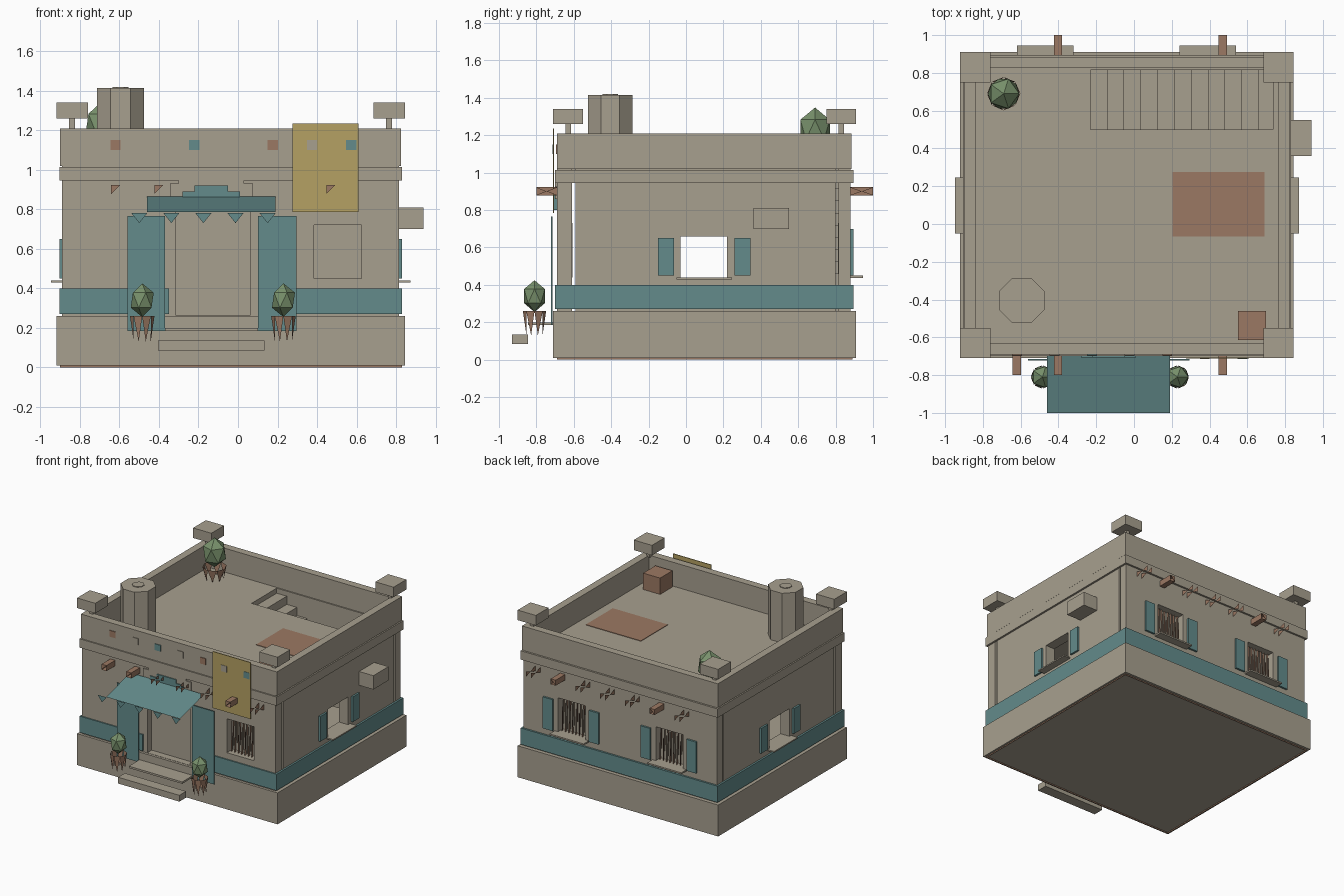
import bpy, bmesh, math
from mathutils import Matrix

cube = bpy.data.objects.get("Cube")
if cube:
    bpy.data.objects.remove(cube)


def material(name, r, g, b):
    m = bpy.data.materials.new(name)
    m.use_nodes = True
    m.diffuse_color = (r, g, b, 1)
    m.node_tree.nodes["Principled BSDF"].inputs["Base Color"].default_value = (r, g, b, 1)
    return m


ADOBE = material("adobe", .39, .35, .275)
TEAL = material("teal_paint", .125, .26, .26)
CLAY = material("clay_brown", .33, .19, .125)
LEAF = material("leaf_green", .19, .285, .15)
OCHRE = material("ochre", .46, .355, .125)


def mesh(name, verts, faces, mat):
    me = bpy.data.meshes.new(name)
    me.from_pydata(verts, [], faces)
    me.materials.append(mat)
    ob = bpy.data.objects.new(name, me)
    bpy.context.collection.objects.link(ob)
    return ob


def from_bmesh(name, bm, mat):
    ob = mesh(name, [], [], mat)
    bm.to_mesh(ob.data)
    bm.free()
    return ob


def box(name, x, y, z, mat=ADOBE):
    bm = bmesh.new()
    size = Matrix.Diagonal((x[1] - x[0], y[1] - y[0], z[1] - z[0], 1))
    mid = Matrix.Translation((sum(x) / 2, sum(y) / 2, sum(z) / 2))
    bmesh.ops.create_cube(bm, size=1, matrix=mid @ size)
    return from_bmesh(name, bm, mat)


def cut(ob, x, y, z):
    cutter = box("cutter", x, y, z)
    mod = ob.modifiers.new("opening", "BOOLEAN")
    mod.operation, mod.solver, mod.object = "DIFFERENCE", "EXACT", cutter
    bpy.context.view_layer.objects.active = ob
    bpy.ops.object.modifier_apply(modifier=mod.name)
    bpy.data.objects.remove(cutter)


def ring(name, x, y, z, t, mat=ADOBE):
    """Four strips around a rectangle."""
    box(name + "_front", x, (y[0], y[0] + t), z, mat)
    box(name + "_back", x, (y[1] - t, y[1]), z, mat)
    inner = (y[0] + t, y[1] - t)
    box(name + "_right", (x[0], x[0] + t), inner, z, mat)
    box(name + "_left", (x[1] - t, x[1]), inner, z, mat)


# Plinth with a thin clay footing
box("plinth", (-.92, .845), (-.71, .91), (.01, .26))
rim = [(x, y, z) for z in (0, .011) for x, y in ((-.9, -.69), (.83, -.69), (.83, .89), (-.9, .89))]
mesh("footing", rim, [(i, (i + 1) % 4, (i + 1) % 4 + 4, i + 4) for i in range(4)], CLAY)

# Walls with door and window openings
BODY = (.26, 1.02)
DOOR, FRONT_WIN, BACK_WINS = (-.33, .06), .505, (-.47, .39)
WIN_Z, SIDE_Y, SIDE_Z = (.45, .72), (-.03, .22), (.44, .66)
front = box("front_wall", (-.89, .815), (-.69, -.61), BODY)
cut(front, DOOR, (-.8, -.5), (.262, .79))
cut(front, (FRONT_WIN - .12, FRONT_WIN + .12), (-.8, -.5), WIN_Z)
back = box("back_wall", (-.89, .815), (.815, .88), BODY)
for c in BACK_WINS:
    cut(back, (c - .12, c + .12), (.7, 1), WIN_Z)
for side, x in (("right", (-.89, -.81)), ("left", (.735, .815))):
    wall = box(side + "_wall", x, (-.59, .8), BODY)
    cut(wall, (x[0] - .1, x[1] + .1), SIDE_Y, SIDE_Z)

# Cornice, parapet and painted band
ring("cornice", (-.905, .83), (-.7, .895), (.945, 1.015), .016)
ring("parapet", (-.9, .825), (-.69, .885), (1.02, 1.21), .06)
BAND = (.27, .4)
box("band_front_right", (-.905, -.35), (-.7, -.69), BAND, TEAL)
box("band_front_left", (.1, .83), (-.7, -.69), BAND, TEAL)
box("band_back", (-.905, .83), (.88, .895), BAND, TEAL)
box("band_right", (-.905, -.89), (-.7, .895), BAND, TEAL)
box("band_left", (.815, .83), (-.7, .895), BAND, TEAL)

# Corner caps on small pegs
for x in (-.84, .765):
    for y in (-.63, .83):
        box("corner_cap", (x - .08, x + .08), (y - .08, y + .08), (1.26, 1.34))
        box("cap_peg", (x - .015, x + .015), (y - .015, y + .015), (1.2, 1.27))

# Roof with a stairwell and descending stairs
roof = box("roof", (-.86, .79), (-.65, .84), (.975, 1.02))
STAIR_Y, RUN = (.5, .815), .98 / 11
cut(roof, (-.23, .75), STAIR_Y, (.9, 1.1))
for i in range(11):
    x, z = -.23 + i * RUN, .98 - i * .065
    box("stair_step", (x, x + RUN), STAIR_Y, (z - .07, z))

# Things on the roof
box("rug", (.205, .69), (-.065, .275), (1.02, 1.024), CLAY)
box("crate", (.55, .7), (-.615, -.46), (1.02, 1.15), CLAY)
for name, r, z0, z1 in (("chimney", .13, 1.02, 1.415), ("chimney_lid", .045, 1.41, 1.42)):
    bm = bmesh.new()
    bmesh.ops.create_cone(bm, cap_ends=True, segments=8, radius1=r, radius2=r, depth=z1 - z0,
                          matrix=Matrix.Translation((-.595, -.405, (z0 + z1) / 2))
                          @ Matrix.Rotation(math.pi / 8, 4, "Z"))
    from_bmesh(name, bm, ADOBE)


# Potted plants: a tapering pot of pointed staves and a faceted bush
def plant(x, y, z, r, pot_h, bush_h):
    n = 8
    verts, faces = [], []
    for i in range(n):
        for rad, step, h in ((r, i, pot_h), (r, i + 1, pot_h), (r * .75, i + .5, 0)):
            a = math.tau * step / n
            verts.append((x + rad * math.cos(a), y + rad * math.sin(a), z + h))
        faces.append((3 * i, 3 * i + 1, 3 * i + 2))
    mesh("plant_pot", verts, faces, CLAY)
    bm = bmesh.new()
    bmesh.ops.create_icosphere(bm, subdivisions=1, radius=1,
                               matrix=Matrix.Translation((x, y, z + pot_h + bush_h * .47))
                               @ Matrix.Diagonal((r * 1.05, r * 1.05, bush_h / 2, 1)))
    from_bmesh("plant_bush", bm, LEAF)


plant(-.485, -.81, .13, .062, .13, .17)
plant(.23, -.81, .13, .062, .13, .17)
plant(-.69, .69, 1.02, .088, .1, .235)


# Roof beam ends, some whole and some split
def beam(x, y0, y1, whole):
    w, mid = .022, (y0 + y1) / 2
    verts = [(x + a * w, y, .9 + b * w) for y in (y0, y1)
             for a, b in ((-1, -1), (1, -1), (1, 1), (-1, 1))]
    verts += [(x - w, mid, .9), (x + w, mid, .9)]
    if whole:
        faces = [(i, (i + 1) % 4, (i + 1) % 4 + 4, i + 4) for i in range(4)] + [(4, 6, 7)]
    else:
        faces = [(0, 3, 8), (4, 7, 8), (1, 2, 9), (5, 6, 9)]
    mesh("beam_end", verts, faces, CLAY)


for i in range(7):
    x = -.62 + i * .218
    beam(x, -.69, -.8, i in (0, 1, 5))
    beam(x, .88, 1, i in (1, 5))


# Window backs, grilles, sills and shutters
def grille(c, y, inward):
    box("window_back", (c - .13, c + .13), sorted((y + inward, y + inward * 1.1)), (.44, .73))
    verts, faces = [], []
    for i in range(8):
        x = c - .105 + i * .03
        for flip in (0, 1):
            z0, z1 = WIN_Z[::-1] if flip else WIN_Z
            n = len(verts)
            ya = y + inward * (.4 + .3 * flip)
            verts += [(x, ya, z0), (x, ya + inward * .3, z0), (x, ya + inward * .15, z1)]
            faces.append((n, n + 1, n + 2))
    mesh("window_grille", verts, faces, CLAY)


grille(FRONT_WIN, -.69, .075)
for c in BACK_WINS:
    grille(c, .88, -.06)
    box("back_sill", (c - .15, c + .15), (.88, .945), (.438, .45))
    for s in (-1, 1):
        box("back_shutter", sorted((c + s * .16, c + s * .245)), (.88, .895), (.45, .7), TEAL)
for outer, s in ((-.89, -1), (.815, 1)):
    box("side_sill", sorted((outer, outer + s * .058)), (-.05, .245), (.43, .44))
    for y in ((-.15, -.065), (.26, .345)):
        box("side_shutter", sorted((outer, outer + s * .015)), y, (.45, .65), TEAL)

# Wall unit
box("wall_unit", (.815, .94), (.36, .55), (.7, .81))

# Doorway: recessed door, painted side panels, stepped arch
box("door", DOOR, (-.635, -.625), (.26, .79))
box("door_jamb_strip", (-.33, -.315), (-.69, -.63), (.26, .79))
for x in ((-.56, -.37), (.1, .295)):
    box("door_panel", x, (-.722, -.714), (.185, .765), TEAL)
MID = -.135
for w, z0, z1 in ((.21, .86, .93), (.165, .93, .95)):
    box("arch_tier", (MID - w, MID + w), (-.7, -.68), (z0, z1))
for s in (-1, 1):
    box("arch_tooth", sorted((MID + s * .025, MID + s * .12)), (-.7, -.68), (.95, .965))
for w, z1 in ((.145, .89), (.085, .92)):
    box("arch_inset", (MID - w, MID + w), (-.708, -.69), (.8, z1), TEAL)

# Awning with a pointed fringe
mesh("awning", [(-.46, -1, .785), (.19, -1, .785), (.19, -.7, .865), (-.46, -.7, .865)],
     [(0, 1, 2, 3)], TEAL)
for i in range(5):
    x = -.5 + i * .1625
    mesh("awning_fringe", [(x - .04, -.995, .78), (x + .04, -.995, .78), (x, -.995, .73)],
         [(0, 2, 1)], TEAL)

# Entrance steps
box("lower_step", (-.405, .135), (-.93, -.845), (.085, .135))
box("upper_step", (-.37, .1), (-.845, -.71), (.185, .2))

# Hanging cloth and parapet tiles
box("hanging_cloth", (.275, .61), (-.712, -.706), (.785, 1.235), OCHRE)
for i, mat in enumerate((CLAY, ADOBE, TEAL, ADOBE, CLAY, ADOBE, TEAL)):
    x = -.62 + i * .199
    y = -.715 if i > 4 else -.695
    box("parapet_tile", (x - .026, x + .026), (y, y + .008), (1.1, 1.15), mat)
